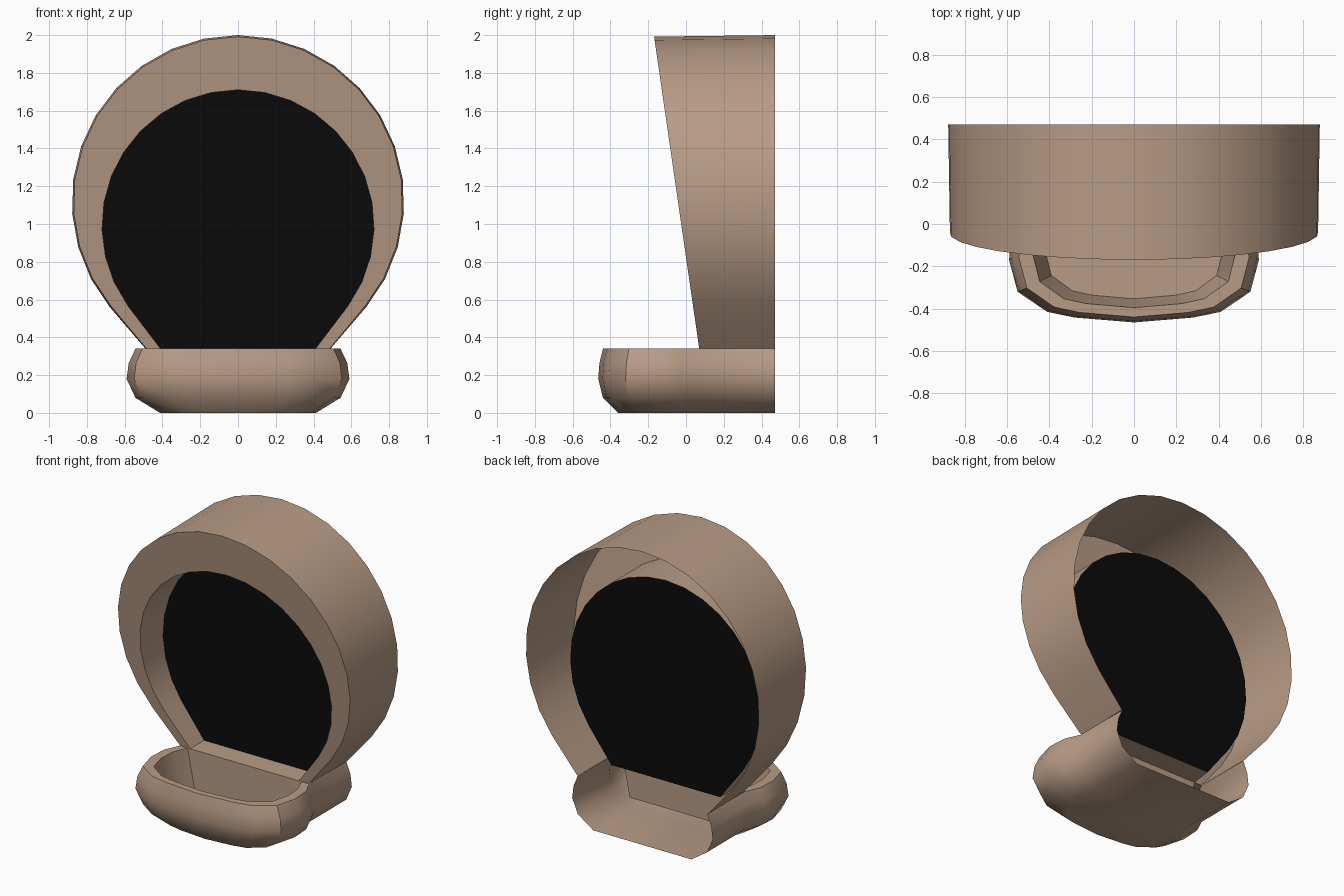
import bpy
import bmesh
import math

cube = bpy.data.objects.get("Cube")
if cube:
    bpy.data.objects.remove(cube, do_unlink=True)

BACK = 0.47        # rear opening of the frame and base
PANEL = 0.22       # depth of the dark panel
LIP = 0.07         # where the frame front meets the bowl
WAIST = 0.34       # top of the base


def material(name, color):
    mat = bpy.data.materials.new(name)
    mat.use_nodes = True
    mat.diffuse_color = color
    bsdf = mat.node_tree.nodes["Principled BSDF"]
    bsdf.inputs["Base Color"].default_value = color
    bsdf.inputs["Roughness"].default_value = 0.8
    return mat


tan = material("warm tan", (0.48, 0.33, 0.235, 1))
black = material("black", (0.003, 0.003, 0.003, 1))


def mirrored(half):
    """Full outline from a half outline that starts on the centre line."""
    return [(-x, y, z) for x, y, z in reversed(half[1:])] + list(half)


def build(name, rings, mat=tan, cap=False, strip=True):
    """Loft open outlines into strips; optionally cap the last outline."""
    bm = bmesh.new()
    rows = [[bm.verts.new(p) for p in ring] for ring in rings]
    if strip:
        for a, b in zip(rows, rows[1:]):
            for i in range(len(a) - 1):
                bm.faces.new((a[i], a[i + 1], b[i + 1], b[i]))
    if cap:
        bm.faces.new(rows[-1])
    bmesh.ops.recalc_face_normals(bm, faces=bm.faces)
    mesh = bpy.data.meshes.new(name)
    bm.to_mesh(mesh)
    bm.free()
    mesh.materials.append(mat)
    obj = bpy.data.objects.new(name, mesh)
    bpy.context.collection.objects.link(obj)
    bpy.ops.object.select_all(action="DESELECT")
    obj.select_set(True)
    bpy.context.view_layer.objects.active = obj
    bpy.ops.object.shade_smooth_by_angle(angle=math.radians(35))
    return obj


def front_y(z):
    """Depth of the leaning front face."""
    return LIP - (z - WAIST) * 0.24 / (2 - WAIST)


def arch(centre, radius, low_angle, foot, depth=None):
    """Round arch with straight feet; without a depth it follows the lean."""
    pts = []
    for i in range(12):
        a = math.radians(90 + (low_angle - 90) * i / 11)
        pts.append((radius * math.cos(a), centre + radius * math.sin(a)))
    pts.append((foot, WAIST))
    return mirrored([(x, front_y(z) if depth is None else depth, z) for x, z in pts])


# Round frame: outer shell, leaning front face and recess
outer_front = arch(1.12, 0.872, -39.5, 0.485)
outer_back = arch(1.12, 0.88, -39.5, 0.49, BACK)
inner_front = arch(0.99, 0.72, -36, 0.41)
inner_back = arch(0.99, 0.72, -36, 0.41, PANEL)
build("frame_shell", [outer_front, outer_back])
build("frame_front", [outer_front, inner_front])
build("recess_wall", [inner_front, inner_back])
build("dark_panel", [inner_back], black, cap=True, strip=False)

# Plan of the base, from the front centre round to the back
plan = [(0, -0.465), (0.28, -0.442), (0.41, -0.415), (0.55, -0.32),
        (0.59, -0.17), (0.58, -0.03), (0.53, LIP), (0.53, BACK)]


def level(z, sx, sy, count=len(plan)):
    """Plan outline at a height, drawn in sideways and at the front."""
    return mirrored([(x * sx, y * sy if y < 0 else y, z) for x, y in plan[:count]])


# Rounded base, open at the back, with a flat floor
bulge = [(WAIST, 0.92, 0.945), (0.265, 0.98, 0.985), (0.18, 1, 1),
         (0.08, 0.92, 0.945), (0, 0.70, 0.775)]
build("base_shell", [level(*step) for step in bulge], cap=True)

# Bowl rim and well, which stop at the frame front
rim = [level(WAIST, 0.92, 0.945, 7), level(WAIST, 0.81, 0.85, 7)]
build("bowl_rim", rim)
floor = level(0.07, 0.71, 0.76, 7)
build("bowl_well", [rim[1], floor], cap=True)
build("bowl_back_wall", [[rim[1][0], rim[1][-1]], [floor[0], floor[-1]]])

# Ledge between the bowl and the panel
build("panel_ledge", [[(-0.43, LIP, WAIST), (0.43, LIP, WAIST)],
                      [(-0.41, PANEL, WAIST), (0.41, PANEL, WAIST)]])
